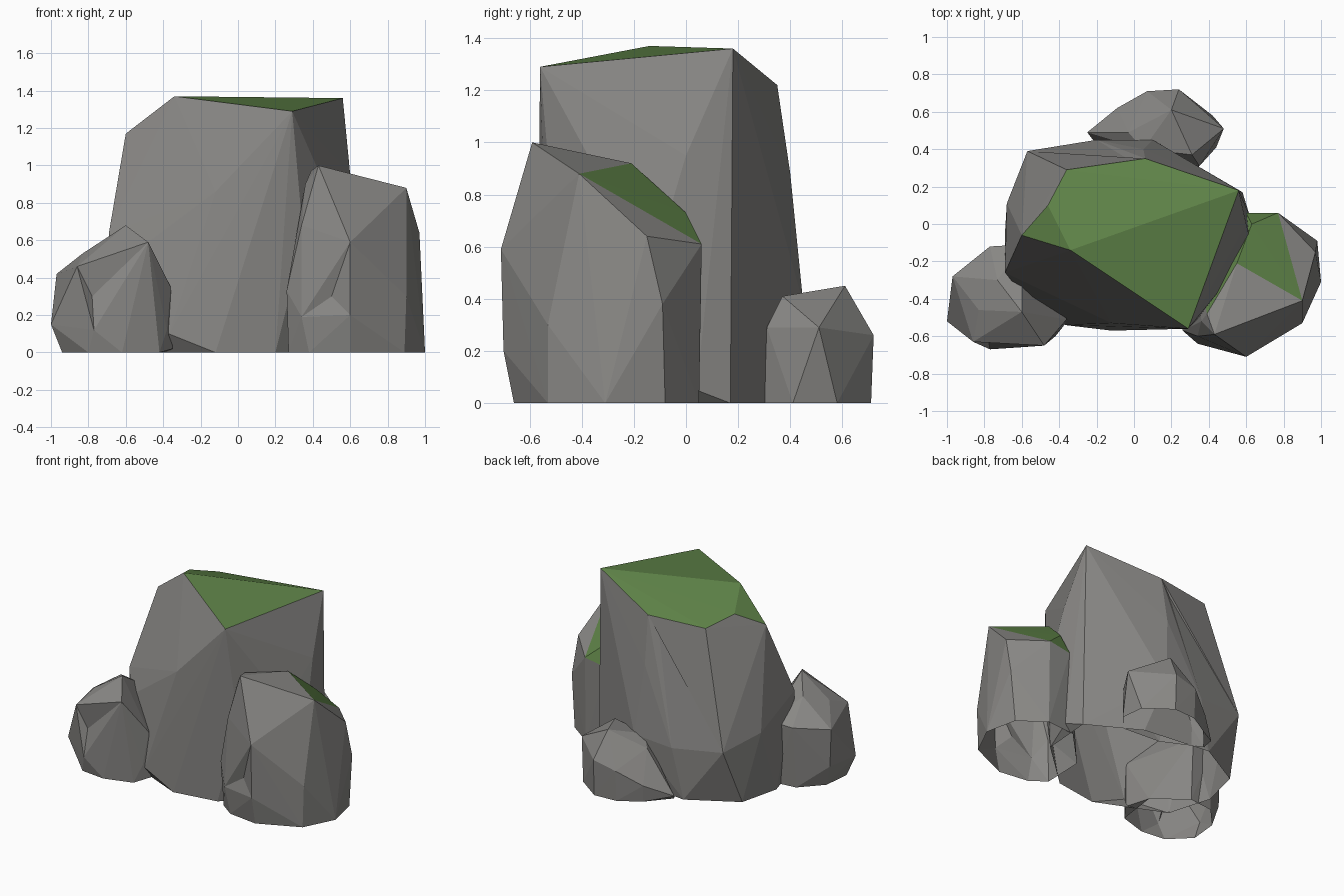
import bpy, bmesh
from mathutils import Vector
from mathutils.geometry import closest_point_on_tri


def material(name, rgb):
    m = bpy.data.materials.new(name)
    m.diffuse_color = (*rgb, 1)
    return m


STONE = material("stone", (0.25, 0.245, 0.235))
MOSS = material("moss", (0.11, 0.22, 0.062))


def rock(name, points, dents=(), mossy=lambda n, c: False):
    """Faceted boulder: hull around key corners, open underneath, dented, moss on chosen faces."""
    bm = bmesh.new()
    for p in points:
        bm.verts.new(p)
    bmesh.ops.convex_hull(bm, input=bm.verts[:])
    bmesh.ops.delete(bm, geom=[v for v in bm.verts if not v.link_faces], context='VERTS')
    bmesh.ops.recalc_face_normals(bm, faces=bm.faces[:])
    under = [f for f in bm.faces if all(v.co.z < 0.001 for v in f.verts)]
    bmesh.ops.delete(bm, geom=under, context='FACES')
    # Each dent splits the nearest facet and pulls its middle to the given point
    for d in map(Vector, dents):
        face = min(bm.faces, key=lambda f: (
            closest_point_on_tri(d, *[v.co for v in f.verts]) - d).length)
        bmesh.ops.poke(bm, faces=[face])["verts"][0].co = d
        bm.normal_update()
    for f in bm.faces:
        f.material_index = int(mossy(f.normal, f.calc_center_median()))
    mesh = bpy.data.meshes.new(name)
    bm.to_mesh(mesh)
    bm.free()
    mesh.materials.append(STONE)
    mesh.materials.append(MOSS)
    bpy.context.collection.objects.link(bpy.data.objects.new(name, mesh))


# Tall central boulder with mossy cap
rock("main_boulder", [
    (0.56, 0.18, 1.36), (0.29, -0.56, 1.29), (-0.34, -0.14, 1.37), (-0.60, -0.06, 1.17),
    (-0.46, 0.10, 1.27), (-0.36, 0.29, 1.21), (0.06, 0.35, 1.22),
    (-0.12, -0.53, 0.86), (0.35, -0.50, 0.60), (-0.69, -0.26, 0.64), (-0.60, -0.37, 0.50),
    (0.60, 0.00, 0.95), (0.62, -0.08, 0.68), (0.55, -0.24, 0.70), (0.05, 0.40, 0.88),
    (-0.57, 0.39, 0.40), (-0.68, 0.11, 0.47), (-0.20, 0.45, 0.36), (0.10, 0.45, 0.38),
    (-0.12, -0.57, 0), (0.20, -0.52, 0), (-0.37, -0.54, 0.10), (-0.60, -0.36, 0),
    (-0.69, -0.05, 0), (-0.62, 0.24, 0), (-0.28, 0.43, 0), (0.22, 0.37, 0),
    (0.58, 0.17, 0), (0.62, 0.04, 0.05), (0.55, -0.20, 0),
], [(-0.02, 0.34, 1.11)], lambda n, c: n.z > 0.55 and c.z > 1)

# Right boulder with mossy back slope
rock("right_boulder", [
    (0.43, -0.59, 1.00), (0.39, -0.48, 0.97), (0.90, -0.41, 0.88), (0.55, -0.21, 0.92),
    (0.60, -0.09, 0.81), (0.63, 0.00, 0.73), (0.77, 0.06, 0.61), (0.60, 0.06, 0.58),
    (0.36, -0.52, 0.90), (0.34, -0.60, 0.68), (0.60, -0.71, 0.59), (0.97, -0.15, 0.64),
    (0.98, -0.09, 0.38), (0.35, -0.25, 0.68), (0.26, -0.57, 0.33), (0.34, -0.64, 0.19),
    (0.60, -0.70, 0.20), (0.90, -0.53, 0.30),
    (0.27, -0.55, 0), (0.38, -0.63, 0), (0.60, -0.66, 0), (0.89, -0.53, 0),
    (1.00, -0.31, 0), (0.95, -0.08, 0), (0.77, 0.05, 0), (0.55, 0.03, 0), (0.28, -0.25, 0),
], [(0.50, -0.65, 0.30)], lambda n, c: n.y > 0.3 and n.z > 0.3 and c.x < 0.85)

# Small left boulder
rock("left_boulder", [
    (-0.60, -0.47, 0.68), (-0.48, -0.65, 0.59), (-0.73, -0.30, 0.59), (-0.83, -0.46, 0.53),
    (-0.97, -0.28, 0.42), (-0.86, -0.63, 0.46), (-0.77, -0.12, 0.44), (-0.60, -0.11, 0.45),
    (-0.36, -0.51, 0.35), (-1.00, -0.52, 0.15),
    (-0.77, -0.67, 0.12), (-0.38, -0.55, 0.12), (-0.96, -0.28, 0.15),
    (-0.94, -0.50, 0), (-0.80, -0.64, 0), (-0.62, -0.66, 0), (-0.42, -0.60, 0),
    (-0.35, -0.50, 0.02), (-0.38, -0.30, 0), (-0.60, -0.13, 0), (-0.78, -0.15, 0),
    (-0.92, -0.30, 0),
], [(-0.78, -0.61, 0.30)])

# Small back boulder
rock("back_boulder", [
    (0.20, 0.61, 0.45), (0.31, 0.37, 0.41), (0.05, 0.40, 0.38), (0.48, 0.51, 0.29),
    (0.35, 0.31, 0.29), (-0.03, 0.49, 0.33), (0.24, 0.72, 0.26), (0.07, 0.71, 0.22),
    (-0.09, 0.62, 0.12), (-0.25, 0.49, 0.04), (0.34, 0.30, 0), (0.44, 0.41, 0),
    (0.42, 0.58, 0), (0.24, 0.71, 0), (0.07, 0.70, 0), (-0.08, 0.61, 0),
    (-0.22, 0.45, 0), (0.05, 0.32, 0),
])
